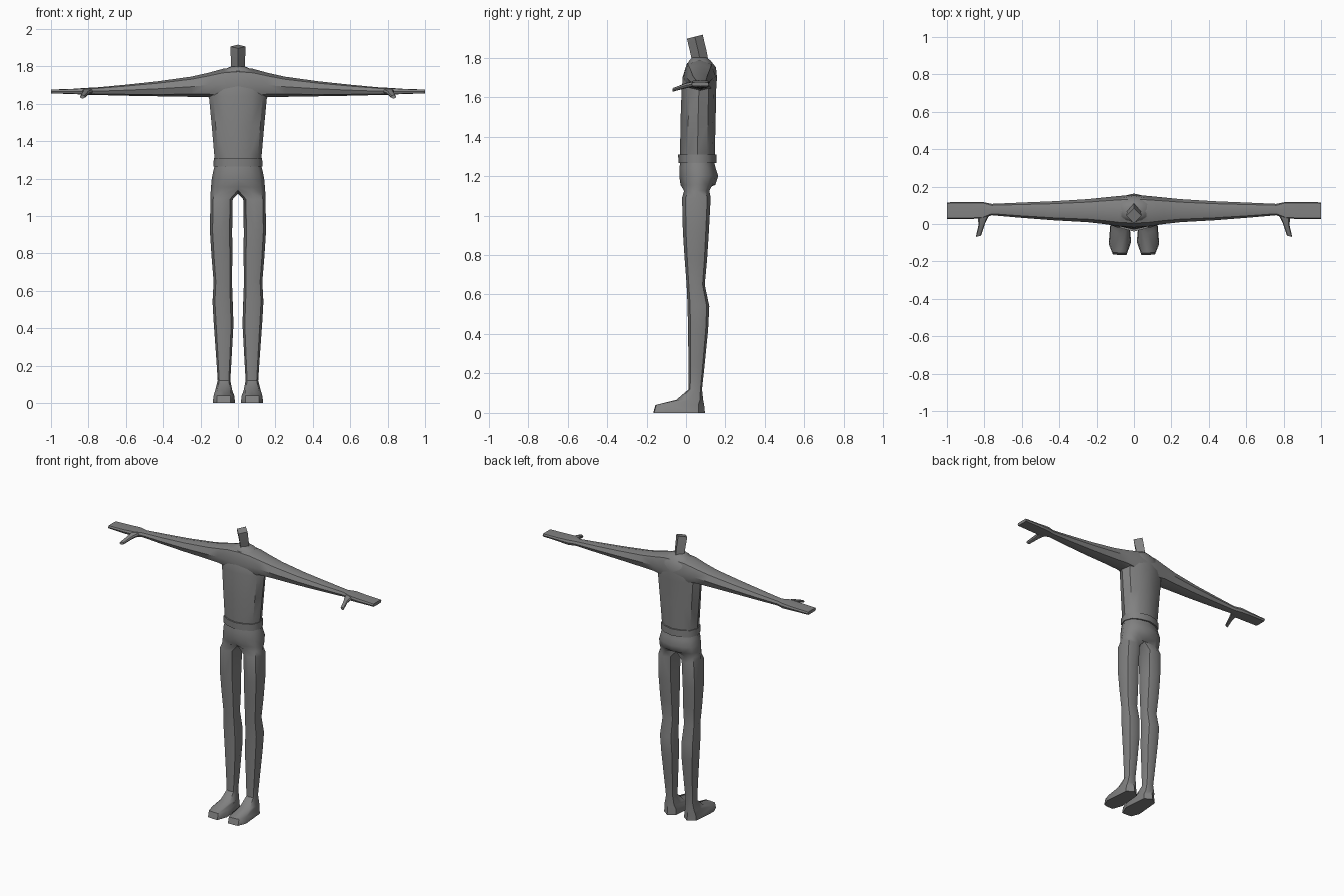
import bpy, bmesh, math

grey = bpy.data.materials.new("mid_grey")
grey.diffuse_color = (0.22, 0.22, 0.22, 1)


def octagon(u0, u1, v0, v1, k=0.74):
    """Eight points inside a box, starting at the middle of the low-v side."""
    cu, cv, ru, rv = (u0 + u1) / 2, (v0 + v1) / 2, (u1 - u0) / 2, (v1 - v0) / 2
    shape = [(0, -1), (k, -k), (1, 0), (k, k), (0, 1), (-k, k), (-1, 0), (-k, -k)]
    return [(cu + a * ru, cv + b * rv) for a, b in shape]


def half_ring(w, yf, yb, z):
    """Right half of a body section, from front centre to back centre."""
    xs = (0, 0.5, 0.85, 1, 0.85, 0.5, 0)
    ys = (0, 0.08, 0.22, 0.5, 0.78, 0.92, 1)
    return [(w * a, yf + (yb - yf) * b, z) for a, b in zip(xs, ys)]


def bridge(bm, r0, r1, closed):
    n = len(r0)
    for i in range(n if closed else n - 1):
        j = (i + 1) % n
        bm.faces.new((r0[i], r0[j], r1[j], r1[i]))


def loft(bm, rings, closed):
    vs = [[bm.verts.new(p) for p in r] for r in rings]
    for a, b in zip(vs, vs[1:]):
        bridge(bm, a, b, closed)
    return vs


def finish(name, bm, mirror=True, angle=40):
    if mirror:
        bmesh.ops.mirror(bm, geom=bm.verts[:] + bm.edges[:] + bm.faces[:],
                         axis='X', merge_dist=0.0005)
    bmesh.ops.holes_fill(bm, edges=[e for e in bm.edges if e.is_boundary], sides=0)
    bmesh.ops.recalc_face_normals(bm, faces=bm.faces[:])
    me = bpy.data.meshes.new(name)
    bm.to_mesh(me)
    bm.free()
    me.materials.append(grey)
    ob = bpy.data.objects.new(name, me)
    bpy.context.collection.objects.link(ob)
    bpy.ops.object.select_all(action='DESELECT')
    ob.select_set(True)
    bpy.context.view_layer.objects.active = ob
    bpy.ops.object.shade_smooth_by_angle(angle=math.radians(angle))
    return ob


# Torso up to the neck base
bm = bmesh.new()
loft(bm, [half_ring(*r) for r in [
    (0.122, -0.028, 0.145, 1.27), (0.126, -0.030, 0.146, 1.32),
    (0.140, -0.028, 0.150, 1.48), (0.155, -0.022, 0.153, 1.64),
    (0.148, -0.016, 0.157, 1.70), (0.115, 0.000, 0.152, 1.75),
    (0.070, 0.016, 0.125, 1.785), (0.036, 0.032, 0.105, 1.80)]], False)
finish("torso", bm)

# Belt
bm = bmesh.new()
loft(bm, [half_ring(*r) for r in [
    (0.131, -0.038, 0.155, 1.265), (0.129, -0.040, 0.155, 1.31)]], False)
finish("belt", bm, angle=50)

# Shoulders, arms and flat hands: x, y range, z range
bm = bmesh.new()
arm = [(0, -0.018, 0.156, 1.60, 1.797), (0.08, -0.012, 0.15, 1.62, 1.787),
       (0.16, 0.0, 0.142, 1.635, 1.765), (0.25, 0.010, 0.133, 1.637, 1.745),
       (0.43, 0.020, 0.122, 1.640, 1.720), (0.60, 0.033, 0.115, 1.643, 1.702),
       (0.76, 0.047, 0.108, 1.647, 1.687)]
hand = [(0.81, 0.030, 0.118, 1.648, 1.685), (0.88, 0.027, 0.118, 1.652, 1.680),
        (1.00, 0.028, 0.116, 1.655, 1.676)]
rings = [[(r[0], y, z) for y, z in octagon(*r[1:])] for r in arm]
rings += [[(r[0], y, z) for y, z in octagon(*r[1:], k=0.88)] for r in hand]
loft(bm, rings, True)
finish("arms", bm)

# Thumbs
bm = bmesh.new()
thumb = [(0.775, 0.835, 0.045, 1.652, 1.680), (0.795, 0.831, 0.005, 1.645, 1.672),
         (0.818, 0.846, -0.062, 1.628, 1.646)]
loft(bm, [[(x, r[2] - 0.25 * (x - r[0]), z) for x, z in octagon(r[0], r[1], r[3], r[4])]
          for r in thumb], True)
finish("thumbs", bm)

# Pelvis, splitting into legs that run down to the feet
bm = bmesh.new()
pelvis = loft(bm, [half_ring(*r) for r in [
    (0.120, -0.026, 0.140, 1.285), (0.132, -0.034, 0.150, 1.24),
    (0.140, -0.034, 0.163, 1.20), (0.144, -0.028, 0.148, 1.155)]], False)
crotch = [bm.verts.new(p) for p in half_ring(0.146, -0.022, 0.130, 1.125)]
crotch[0].co = (0, -0.006, 1.138)
crotch[-1].co = (0, 0.105, 1.138)
bridge(bm, pelvis[-1], crotch, False)
crotch.append(bm.verts.new((0, 0.05, 1.12)))
# x range, y range, height
leg = [(0.028, 0.147, -0.020, 0.125, 1.09), (0.031, 0.150, -0.016, 0.116, 0.92),
       (0.030, 0.141, -0.007, 0.107, 0.78), (0.032, 0.130, 0.003, 0.095, 0.65),
       (0.028, 0.136, 0.008, 0.118, 0.54), (0.024, 0.129, 0.010, 0.112, 0.42),
       (0.034, 0.116, 0.013, 0.094, 0.24), (0.041, 0.108, 0.013, 0.081, 0.12),
       (0.030, 0.122, -0.050, 0.087, 0.066), (0.020, 0.130, -0.155, 0.092, 0.040),
       (0.015, 0.135, -0.166, 0.096, 0.0)]
rings = []
for r in leg:
    pts = octagon(*r[:4], k=0.76)
    pts = pts[-1:] + pts[:-1]                 # start at the front inner corner
    ring = [[x, y, r[4]] for x, y in pts]
    if r[4] < 0.05:                           # broad, blunt toes
        cx, yf = (r[0] + r[1]) / 2, r[2]
        for i, x, y in ((0, cx - 0.035, yf), (2, cx + 0.038, yf + 0.004),
                        (7, r[0], yf + 0.07), (3, r[1], yf + 0.06)):
            ring[i][:2] = x, y
    rings.append(ring)
legs = loft(bm, rings, True)
bridge(bm, crotch, legs[0], True)
finish("pelvis_and_legs", bm, angle=45)

# Diamond-section neck stub, leaning forward
bm = bmesh.new()
loft(bm, [[(0, yf, z), (w, yf + 0.04, z + 0.01), (0, yf + 0.08, z + 0.02),
           (-w, yf + 0.04, z + 0.01)]
          for w, yf, z in [(0.036, 0.032, 1.77), (0.037, 0.025, 1.81),
                           (0.041, 0.006, 1.89), (0.040, 0.005, 1.896)]], True)
finish("neck", bm, mirror=False, angle=30)
